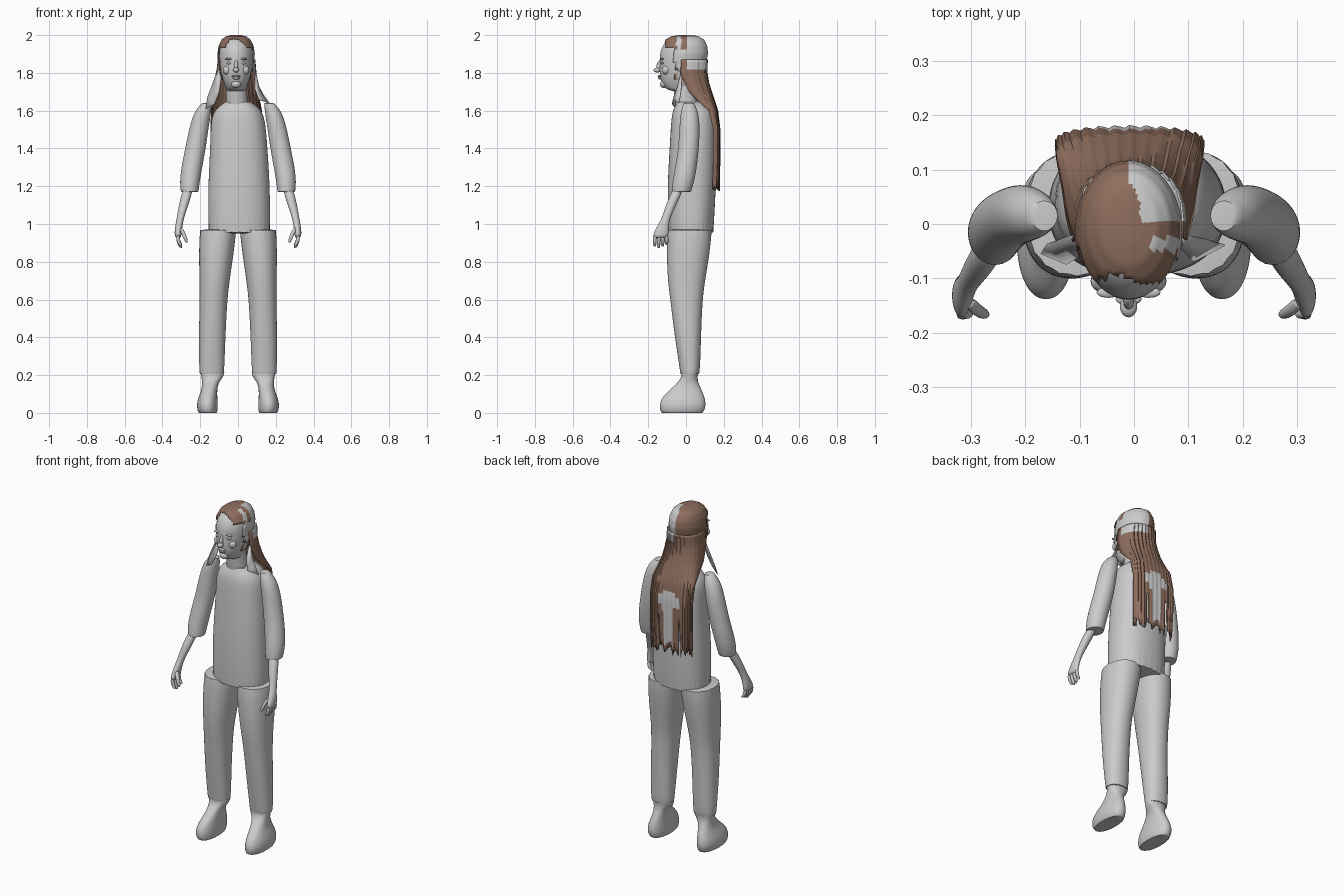
import bpy
import bmesh
import math
import random
from mathutils import Vector

random.seed(4)
default = bpy.data.objects.get("Cube")
if default:
    bpy.data.objects.remove(default)


def material(name, rgb):
    m = bpy.data.materials.new(name)
    m.use_nodes = True
    m.diffuse_color = (*rgb, 1)
    m.node_tree.nodes["Principled BSDF"].inputs["Base Color"].default_value = (*rgb, 1)
    return m


GREY = material("plain grey", (0.6, 0.6, 0.6))
BROWN = material("hair brown", (0.27, 0.155, 0.11))


def finish(name, bm, subdiv=0, thick=0.0):
    """Turn a bmesh into a smooth shaded object with both materials available."""
    bmesh.ops.recalc_face_normals(bm, faces=bm.faces)
    mesh = bpy.data.meshes.new(name)
    bm.to_mesh(mesh)
    bm.free()
    ob = bpy.data.objects.new(name, mesh)
    bpy.context.collection.objects.link(ob)
    mesh.materials.append(GREY)
    mesh.materials.append(BROWN)
    if thick:
        mod = ob.modifiers.new("thickness", "SOLIDIFY")
        mod.thickness = thick
    if subdiv:
        mod = ob.modifiers.new("smooth", "SUBSURF")
        mod.levels = mod.render_levels = subdiv
    bpy.ops.object.select_all(action="DESELECT")
    ob.select_set(True)
    bpy.context.view_layer.objects.active = ob
    bpy.ops.object.shade_smooth_by_angle(angle=math.radians(50))
    return ob


def skin(rings, closed=True):
    """Bridge rows of points into a quad surface."""
    bm = bmesh.new()
    rows = [[bm.verts.new(p) for p in ring] for ring in rings]
    n = len(rows[0])
    for a, b in zip(rows, rows[1:]):
        for i in range(n if closed else n - 1):
            j = (i + 1) % n
            bm.faces.new((a[i], a[j], b[j], b[i]))
    return bm, rows


def ellipse(z, cx, cy, rx, ry, sides, power=2.0):
    ring = []
    for i in range(sides):
        t = math.tau * i / sides
        c, s = math.cos(t), math.sin(t)
        ring.append((cx + rx * math.copysign(abs(c) ** (2 / power), c),
                     cy + ry * math.copysign(abs(s) ** (2 / power), s), z))
    return ring


def loft(name, rows, side=1, sides=20, power=2.0, crisp=True, subdiv=2):
    """Capped tube through rows of (z, centre x, centre y, radius x, radius y)."""
    bm, rings = skin([ellipse(z, side * x, y, rx, ry, sides, power) for z, x, y, rx, ry in rows])
    crease = bm.edges.layers.float.new("crease_edge")
    for ring in (rings[0], rings[-1]):
        face = bm.faces.new(ring)
        for edge in face.edges:
            edge[crease] = 0.9 if crisp else 0.0
    return finish(name, bm, subdiv)


def blob(name, centre, size, tilt=0.0):
    bm = bmesh.new()
    bmesh.ops.create_uvsphere(bm, u_segments=16, v_segments=10, radius=1)
    bmesh.ops.scale(bm, vec=size, verts=bm.verts)
    ob = finish(name, bm)
    ob.location = centre
    ob.rotation_euler.x = tilt
    return ob


def refine(rows, n):
    """Linear in-between rows."""
    out = [rows[0]]
    for a, b in zip(rows, rows[1:]):
        out += [tuple(p + (q - p) * k / n for p, q in zip(a, b)) for k in range(1, n + 1)]
    return out


# Shirt body
loft("shirt", [
    (0.95, 0.007, 0.025, 0.165, 0.12), (1.2, 0.005, 0.03, 0.165, 0.13),
    (1.4, 0.005, 0.038, 0.152, 0.125), (1.54, 0, 0.04, 0.146, 0.12),
    (1.6, 0, 0.037, 0.128, 0.108), (1.63, 0, 0.03, 0.09, 0.085),
    (1.645, 0, 0.02, 0.072, 0.07)], sides=28, power=2.3)

# Limbs, once for each side
for side, label in ((1, "left"), (-1, "right")):
    loft(label + "_sleeve", [
        (1.64, 0.165, 0.015, 0.025, 0.028), (1.6, 0.185, 0.018, 0.045, 0.046),
        (1.52, 0.205, 0.02, 0.051, 0.055), (1.4, 0.225, 0.014, 0.055, 0.055),
        (1.3, 0.245, 0, 0.056, 0.058), (1.22, 0.256, -0.015, 0.053, 0.058),
        (1.17, 0.256, -0.025, 0.047, 0.052)], side)
    loft(label + "_forearm", [
        (1.21, 0.258, -0.03, 0.03, 0.032), (1.1, 0.288, -0.08, 0.026, 0.028),
        (1.03, 0.306, -0.106, 0.019, 0.022), (0.99, 0.313, -0.122, 0.02, 0.031),
        (0.95, 0.318, -0.133, 0.019, 0.041), (0.925, 0.317, -0.135, 0.016, 0.04)],
        side, sides=14, crisp=False)
    for k in range(4):
        y = -0.166 + 0.021 * k
        tip = 0.872 + 0.008 * abs(k - 1)
        loft(f"{label}_finger_{k + 1}", [
            (0.945, 0.318, y, 0.011, 0.011), (0.91, 0.317, y, 0.011, 0.011),
            (tip + 0.01, 0.306, y, 0.01, 0.01), (tip, 0.3, y, 0.005, 0.005)],
            side, sides=8, crisp=False, subdiv=1)
    loft(label + "_thumb", [
        (0.985, 0.308, -0.14, 0.013, 0.014), (0.95, 0.288, -0.16, 0.012, 0.013),
        (0.915, 0.275, -0.166, 0.011, 0.011), (0.9, 0.272, -0.167, 0.006, 0.006)],
        side, sides=8, crisp=False, subdiv=1)
    loft(label + "_trouser_leg", [
        (0.97, 0.105, 0.02, 0.097, 0.118), (0.85, 0.115, 0.012, 0.094, 0.116),
        (0.7, 0.124, 0.002, 0.08, 0.1), (0.6, 0.13, 0.002, 0.074, 0.086),
        (0.4, 0.137, 0.01, 0.071, 0.07), (0.25, 0.139, 0.02, 0.068, 0.056),
        (0.205, 0.139, 0.02, 0.064, 0.05)], side, power=2.2)
    loft(label + "_shoe", [
        (0.215, 0.135, 0.02, 0.064, 0.045), (0.188, 0.136, 0.018, 0.058, 0.043),
        (0.16, 0.146, 0.01, 0.043, 0.055), (0.12, 0.152, -0.002, 0.042, 0.086),
        (0.08, 0.16, -0.015, 0.051, 0.116), (0.04, 0.163, -0.018, 0.057, 0.125),
        (0.01, 0.161, -0.02, 0.053, 0.117), (0, 0.16, -0.02, 0.047, 0.108)],
        side, power=2.2)

# Neck and head
HX = -0.01
head_rows = [(z, HX, (f + b) / 2, w, (b - f) / 2) for z, f, b, w in [
    (1.7, -0.07, 0.05, 0.05), (1.718, -0.115, 0.05, 0.052), (1.76, -0.135, 0.06, 0.07),
    (1.8, -0.141, 0.08, 0.081), (1.85, -0.141, 0.1, 0.089), (1.9, -0.14, 0.11, 0.092),
    (1.94, -0.127, 0.105, 0.085), (1.972, -0.103, 0.088, 0.07),
    (1.99, -0.07, 0.06, 0.047), (1.996, -0.03, 0.025, 0.018)]]
loft("neck", [(1.58, -0.003, 0.015, 0.066, 0.06), (1.64, -0.006, 0, 0.058, 0.057),
              (1.74, HX, -0.01, 0.055, 0.058)])
loft("head", head_rows, sides=24, crisp=False)

# Face
blob("nose_bridge", (HX, -0.142, 1.838), (0.01, 0.014, 0.032), -0.25)
blob("nose_tip", (HX, -0.152, 1.815), (0.016, 0.02, 0.013))
blob("upper_lip", (HX, -0.138, 1.783), (0.024, 0.012, 0.006))
blob("lower_lip", (HX, -0.136, 1.772), (0.02, 0.012, 0.007))
blob("chin", (HX, -0.118, 1.74), (0.026, 0.02, 0.02))
for side, label in ((1, "left"), (-1, "right")):
    blob(label + "_eye", (HX + side * 0.036, -0.124, 1.852), (0.015, 0.01, 0.007))
    blob(label + "_brow", (HX + side * 0.037, -0.126, 1.874), (0.022, 0.01, 0.006))
    blob(label + "_cheek", (HX + side * 0.045, -0.105, 1.815), (0.025, 0.022, 0.025))
    blob(label + "_ear", (HX + side * 0.088, -0.025, 1.835), (0.009, 0.02, 0.03))

# Hair cap that follows the skull, open over the face
grown = [(z + 0.004, x, y, rx + 0.007, ry + 0.007) for z, x, y, rx, ry in head_rows[2:]]
bm, rings = skin([ellipse(*row, 48) for row in refine(grown, 4)])
bm.faces.new(rings[-1])
bare = []
for face in bm.faces:
    x, y, z = face.calc_center_median()
    hairline = -0.1 if z > 1.93 else -0.06
    hairline += 0.008 * math.sin(60 * x + 40 * z)
    if y < hairline:
        bare.append(face)
    dome = y > 0 and z > 1.82 and x > 0.012 * math.sin(50 * y)
    parting = x > 0.03 and -0.05 < y < -0.025
    temple = x > 0 and y < 0 and 1.86 < z < 1.92
    face.material_index = 0 if dome or parting or temple else 1
bmesh.ops.delete(bm, geom=bare, context="FACES")
finish("hair_cap", bm, thick=0.003)

# Long hair: arcs of (height, half width, front edge y, back y)
COLUMNS = 44
ragged = [random.uniform(-0.03, 0.03) for _ in range(COLUMNS + 1)]
arcs = []
for z, w, front, back in refine([
        (1.87, 0.1, -0.025, 0.113), (1.8, 0.106, -0.03, 0.112), (1.75, 0.112, -0.01, 0.12),
        (1.7, 0.118, 0.015, 0.135), (1.65, 0.125, 0.065, 0.152), (1.6, 0.135, 0.12, 0.168),
        (1.5, 0.138, 0.145, 0.18), (1.35, 0.138, 0.145, 0.18), (1.2, 0.132, 0.14, 0.177)], 4):
    arc = []
    for i in range(COLUMNS + 1):
        t = math.pi * i / COLUMNS
        wave = 0.003 * math.sin(i * 2.1)
        drop = ragged[i] * max(0, (1.5 - z) / 0.3)
        arc.append((-0.008 + w * math.cos(t),
                    front + (back - front) * math.sin(t) ** 0.6 + wave, z + drop))
    arcs.append(arc)
bm, rings = skin(arcs, closed=False)
gaps = []
for face in bm.faces:
    x, y, z = face.calc_center_median()
    patch = ((x + 0.005) / 0.075) ** 2 + ((z - 1.49) / 0.055) ** 2 < 1
    strip = -0.035 < x < 0.02 and 1.24 < z < 1.5
    crown = z > 1.82 and y > 0 and x > 0
    face.material_index = 0 if patch or strip or crown else 1
    if z < 1.38 and (0.045 < x < 0.058 or -0.085 < x < -0.072):
        gaps.append(face)
bmesh.ops.delete(bm, geom=gaps, context="FACES")
finish("long_hair", bm, thick=0.004)


# Loose locks that fall in front of the shoulders
def lock(name, outline):
    bm = bmesh.new()
    bm.faces.new([bm.verts.new(Vector(p)) for p in outline])
    bmesh.ops.triangulate(bm, faces=bm.faces)
    finish(name, bm, thick=0.004)


lock("right_front_lock", [
    (-0.1, -0.02, 1.88), (-0.122, -0.025, 1.78), (-0.163, -0.04, 1.67), (-0.172, -0.055, 1.61),
    (-0.125, -0.075, 1.635), (-0.1, -0.06, 1.7), (-0.088, -0.05, 1.78)])
lock("left_front_lock", [
    (0.092, -0.02, 1.82), (0.112, -0.025, 1.73), (0.135, -0.03, 1.685), (0.168, -0.04, 1.64),
    (0.11, -0.07, 1.66), (0.09, -0.05, 1.72)])
